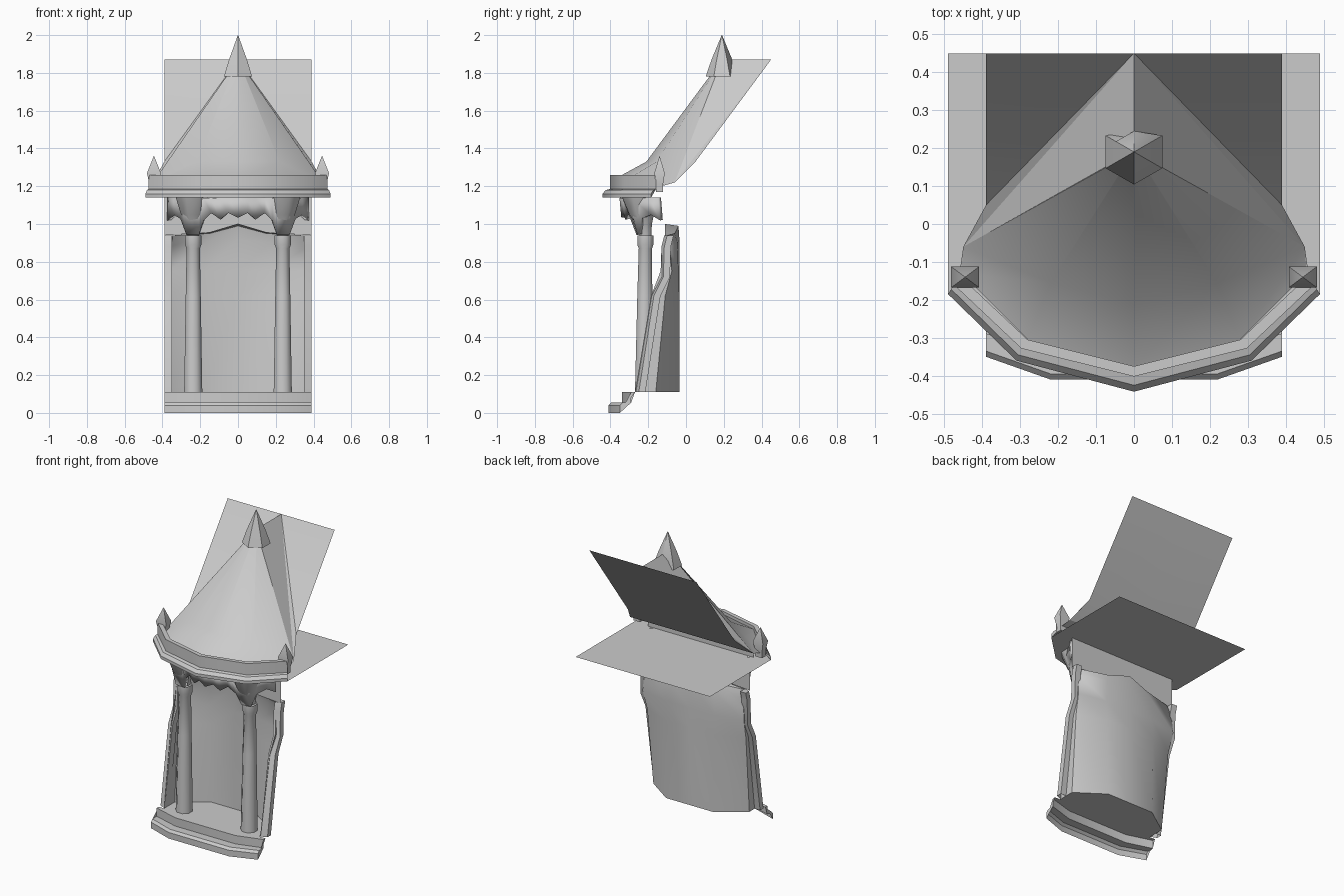
import bpy, math

if "Cube" in bpy.data.objects:
    bpy.data.objects.remove(bpy.data.objects["Cube"])


def make(name, verts, faces, angle=35):
    me = bpy.data.meshes.new(name)
    me.from_pydata(verts, [], faces)
    ob = bpy.data.objects.new(name, me)
    bpy.context.collection.objects.link(ob)
    bpy.ops.object.select_all(action='DESELECT')
    ob.select_set(True)
    bpy.context.view_layer.objects.active = ob
    if angle:
        bpy.ops.object.shade_smooth_by_angle(angle=math.radians(angle))
    return ob


def sheet(name, rows, angle=35, caps=False):
    """Loft rows of half-points (x from 0 outward), mirrored to the other side."""
    full = [[(-x, y, z) for x, y, z in reversed(r) if x > 0] + list(r) for r in rows]
    n = len(full[0])
    verts = [p for r in full for p in r]
    faces = [(i * n + j, i * n + j + 1, (i + 1) * n + j + 1, (i + 1) * n + j)
             for i in range(len(full) - 1) for j in range(n - 1)]
    if caps:
        faces += [tuple(i * n for i in range(len(full))),
                  tuple(i * n + n - 1 for i in reversed(range(len(full))))]
    return make(name, verts, faces, angle)


def lathe(name, rings, sides, turn=0.0, sy=1.0, ymax=9, angle=50):
    """Rings are (x, y, z, radius)."""
    verts, faces = [], []
    for x, y, z, r in rings:
        for k in range(sides):
            a = turn + math.tau * k / sides
            verts.append((x + r * math.cos(a), min(ymax, y + sy * r * math.sin(a)), z))
    for i in range(len(rings) - 1):
        for k in range(sides):
            q = (k + 1) % sides
            faces.append((i * sides + k, i * sides + q, (i + 1) * sides + q, (i + 1) * sides + k))
    faces.append(tuple(reversed(range(sides))))
    return make(name, verts, faces, angle)


def at(pts, z):
    return [(x, y, z) for x, y in pts]


# stepped plinth
low = [(0, -.41), (.22, -.41), (.39, -.35)]
low_in = [(0, -.395), (.22, -.395), (.39, -.335)]
up = [(0, -.34), (.22, -.34), (.39, -.29)]
back = [(0, -.27), (.22, -.27), (.39, -.27)]
sheet("plinth", [at(low, 0), at(low, .04), at(low_in, .055), at(up, .055),
                 at(up, .11), at(back, .11)], caps=True)

# niche floor and leaning shell
plan = [(0, -.035), (.17, -.035), (.35, -.16), (.35, -.27)]
sheet("niche_floor", [at([(0, -.27), (.17, -.27), (.35, -.27), (.35, -.27)], .11), at(plan, .11)])
mid = [(0, -.035), (.18, -.035), (.36, -.11), (.36, -.185)]
high = [(0, -.035), (.18, -.04), (.37, -.075), (.37, -.135)]
sheet("niche_shell", [
    at(plan, .11), at(mid, .62), at(high, .75),
    [(0, -.035, .92), (.17, -.045, .9), (.36, -.085, .88), (.36, -.125, .88)],
    [(0, -.04, .99), (.15, -.06, .95), (.34, -.1, .94), (.36, -.11, .94)],
    [(0, -.11, 1.0), (.15, -.11, .955), (.34, -.11, .94), (.36, -.11, .94)]], 60)

# wall above the niche arch
sheet("upper_wall", [at([(0, -.11), (.15, -.11), (.39, -.11)], 1.14),
                     [(0, -.11, 1.0), (.15, -.11, .955), (.39, -.11, .94)]])

# side pilasters and columns
prof = [(-.265, .11), (-.185, .62), (-.135, .72), (-.13, .88), (-.115, .94)]
for s, side in ((-1, "left"), (1, "right")):
    v = []
    for y, z in prof:
        v += [(s * .35, y, z), (s * .39, y + .015, z), (s * .39, y + .05, z), (s * .35, y + .05, z)]
    f = [(4 * i + k, 4 * i + (k + 1) % 4, 4 * i + 4 + (k + 1) % 4, 4 * i + 4 + k)
         for i in range(4) for k in range(4)] + [(16, 17, 18, 19)]
    make(side + "_pilaster", v, f)
    x = s * .237
    lathe(side + "_column", [(x, -.222, .11, .052), (x, -.218, .62, .043), (x, -.215, .87, .038),
                             (x, -.215, .89, .046), (x, -.215, .94, .046)], 8, math.pi / 8)
    lathe(side + "_capital", [(x, -.215, .94, .034), (x, -.222, 1.0, .045), (x, -.235, 1.05, .07),
                              (x, -.245, 1.14, .1)], 8, math.pi / 8)
    # corner pinnacle
    px = s * .445
    lathe(side + "_pinnacle", [(px, -.14, 1.17, .035), (px, -.14, 1.21, .035), (px, -.14, 1.27, .052),
                               (px, -.14, 1.36, .001)], 4, math.pi / 4, .75)

# cusped arch apron hanging below the cornice
cusps = [(0, -.33, 1.035), (.05, -.32, 1.06), (.09, -.31, 1.025), (.14, -.295, 1.06), (.18, -.275, 1.02),
         (.205, -.25, .945), (.27, -.245, .945), (.295, -.23, 1.03), (.33, -.18, 1.05), (.365, -.13, 1.02)]
apron = sheet("cusped_arches", [
    [(x, y - (.05 if .15 < x < .3 else .01), 1.14) for x, y, z in cusps], cusps])
sol = apron.modifiers.new("thickness", 'SOLIDIFY')
sol.thickness = .025
sol.offset = 0

# cornice with parapet, its soffit and back strip
flange = [(0, -.442), (.31, -.36), (.49, -.185)]
neck = [(0, -.425), (.305, -.345), (.482, -.172)]
wall = [(0, -.402), (.297, -.328), (.475, -.16)]
inner = [(0, -.375), (.28, -.305), (.445, -.15)]
sheet("cornice", [at(flange, 1.14), at(flange, 1.16), at(neck, 1.18), at(wall, 1.185), at(wall, 1.26),
                  at(inner, 1.26), at(inner, 1.2)], caps=True)
sheet("soffit", [at(flange, 1.14), at([(0, .45), (.31, .45), (.49, .45)], 1.14)])
sheet("cornice_back", [at([(0, -.155), (.385, -.155)], 1.14), at([(0, -.155), (.385, -.155)], 1.2)])

# roof: faceted half cone, ridge sides and sloping back sheet
apex = (0, .19, 1.87)
hip, eave = (.45, -.06, 1.22), (.39, .05, 1.33)
cone = sheet("roof_front", [
    [(0, -.375, 1.24), (.28, -.305, 1.24), (.455, -.13, 1.2)],
    [(0, -.21, 1.33), (.22, -.155, 1.33), hip],
    [apex, (.003, .19, 1.866), (.006, .19, 1.861)]], 50)
for s, side in ((-1, "left"), (1, "right")):
    pts = [(s * x, y, z) for x, y, z in (hip, eave, (0, .45, 1.87), apex)]
    make(side + "_roof_side", pts, [(0, 1, 2), (0, 2, 3)], 0)
sheet("roof_back", [
    [(0, .45, 1.87), (.39, .45, 1.87)],
    [(0, .05, 1.33), eave],
    [(0, -.06, 1.22), hip],
    [(0, -.13, 1.2), (.46, -.13, 1.2)]], 20)

# hexagonal roof finial
lathe("roof_finial", [(0, .19, 1.78, .086), (0, .19, 1.87, .055), (0, .19, 2.0, .001)],
      6, math.pi / 6, 1, .245)
